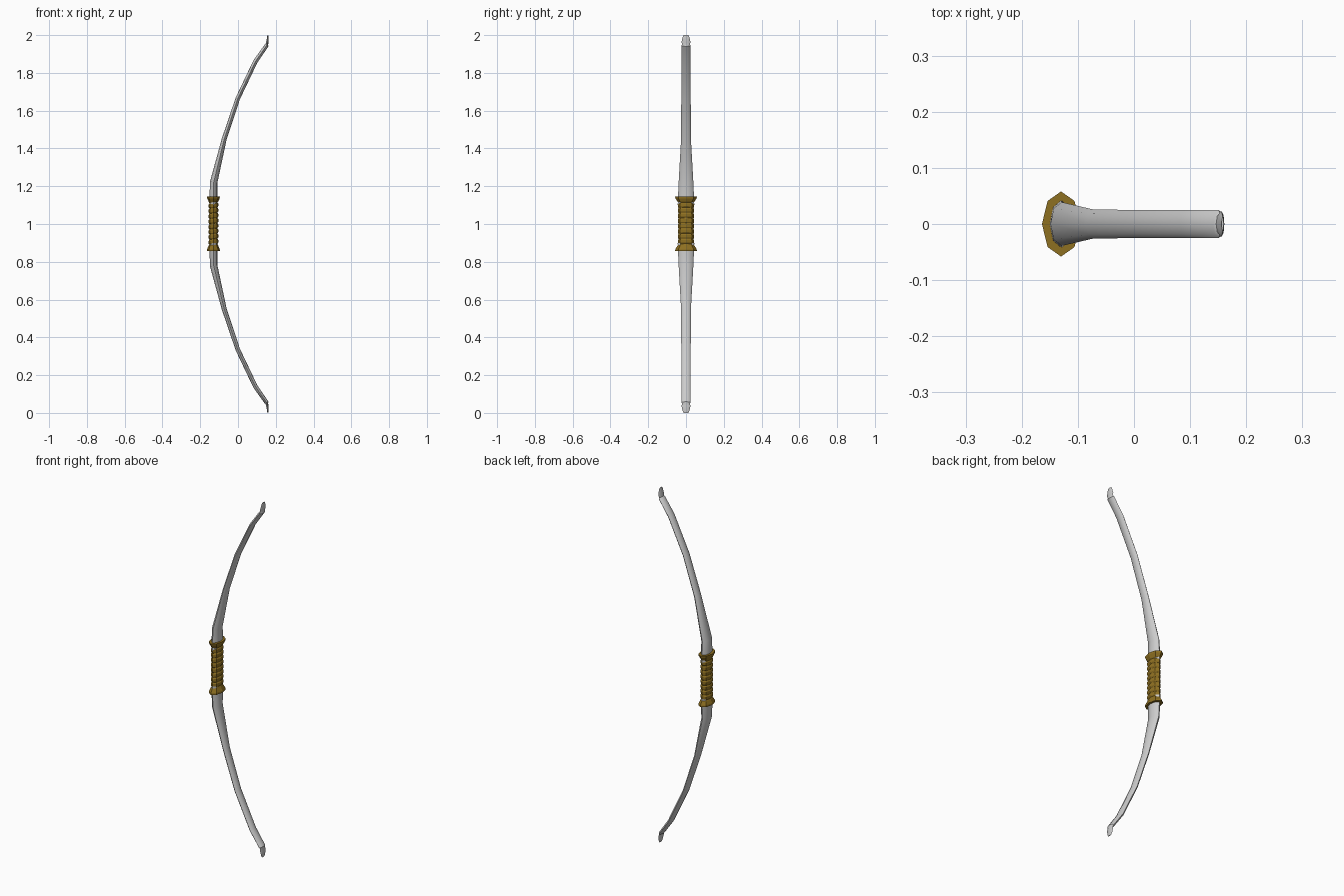
import bpy, bmesh, math

if "Cube" in bpy.data.objects:
    bpy.data.objects.remove(bpy.data.objects["Cube"])

SIDES = 8


def loft(name, rings):
    """Skin a list of closed rings, capping both ends."""
    bm = bmesh.new()
    loops = [[bm.verts.new(p) for p in ring] for ring in rings]
    for a, b in zip(loops, loops[1:]):
        for i in range(SIDES):
            j = (i + 1) % SIDES
            bm.faces.new((a[i], a[j], b[j], b[i]))
    bm.faces.new(loops[0][::-1])
    bm.faces.new(loops[-1])
    bmesh.ops.recalc_face_normals(bm, faces=bm.faces)
    mesh = bpy.data.meshes.new(name)
    bm.to_mesh(mesh)
    bm.free()
    obj = bpy.data.objects.new(name, mesh)
    bpy.context.collection.objects.link(obj)
    return obj


def ring(x, z, slope, rx, ry, shear=0.0):
    """Elliptical ring, tilted in the xz plane by slope (radians)."""
    pts = []
    for i in range(SIDES):
        a = 2 * math.pi * i / SIDES
        u = rx * math.cos(a)
        pts.append((x + u * math.cos(slope), ry * math.sin(a),
                    z - u * math.sin(slope) + shear * math.cos(a)))
    return pts


def smooth(obj, angle):
    bpy.ops.object.select_all(action='DESELECT')
    obj.select_set(True)
    bpy.context.view_layer.objects.active = obj
    bpy.ops.object.shade_smooth_by_angle(angle=math.radians(angle))


# Limbs: x, height above the middle, tilt, half thickness, half width
stations = [
    (-0.130, 0.10, 0.00, 0.021, 0.044),
    (-0.129, 0.22, 0.12, 0.020, 0.039),
    (-0.073, 0.45, 0.26, 0.013, 0.026),
    (-0.001, 0.665, 0.39, 0.012, 0.025),
    (0.092, 0.86, 0.50, 0.012, 0.025),
    (0.151, 0.945, 0.42, 0.011, 0.025),
]
# Nocked tip: a narrow neck, then a tapering blade
tip = [
    (0.153, 0.950, 0.30, 0.007, 0.020),
    (0.155, 0.963, 0.10, 0.006, 0.024),
    (0.157, 0.985, 0.00, 0.004, 0.019),
    (0.158, 1.000, 0.00, 0.002, 0.012),
]
for name, s in (("upper_limb", 1), ("lower_limb", -1)):
    limb = loft(name, [ring(x, 1 + s * h, s * t, rx, ry)
                       for x, h, t, rx, ry in stations + tip])
    smooth(limb, 40)

# Grip: flared collars with slightly slanted cord coils between
CX = -0.130
rings = [ring(CX, 0.858, 0, 0.022, 0.046),
         ring(CX, 0.858, 0, 0.034, 0.058),
         ring(CX, 0.868, 0, 0.033, 0.056),
         ring(CX, 0.886, 0, 0.025, 0.044)]
coils, low, high = 8, 0.892, 1.112
step = (high - low) / coils
for k in range(coils):
    z = low + k * step
    for f, r in ((0.03, 0.0), (0.25, 0.004), (0.75, 0.004), (0.97, 0.0)):
        rings.append(ring(CX, z + f * step, 0, 0.0215 + r, 0.0395 + r, 0.003))
rings += [ring(CX, 1.118, 0, 0.025, 0.044),
          ring(CX, 1.136, 0, 0.033, 0.056),
          ring(CX, 1.146, 0, 0.034, 0.058),
          ring(CX, 1.146, 0, 0.022, 0.046)]
grip = loft("grip_wrap", rings)
leather = bpy.data.materials.new("grip_leather")
leather.diffuse_color = (0.27, 0.16, 0.015, 1)
leather.use_nodes = True
leather.node_tree.nodes["Principled BSDF"].inputs["Base Color"].default_value = leather.diffuse_color
grip.data.materials.append(leather)
